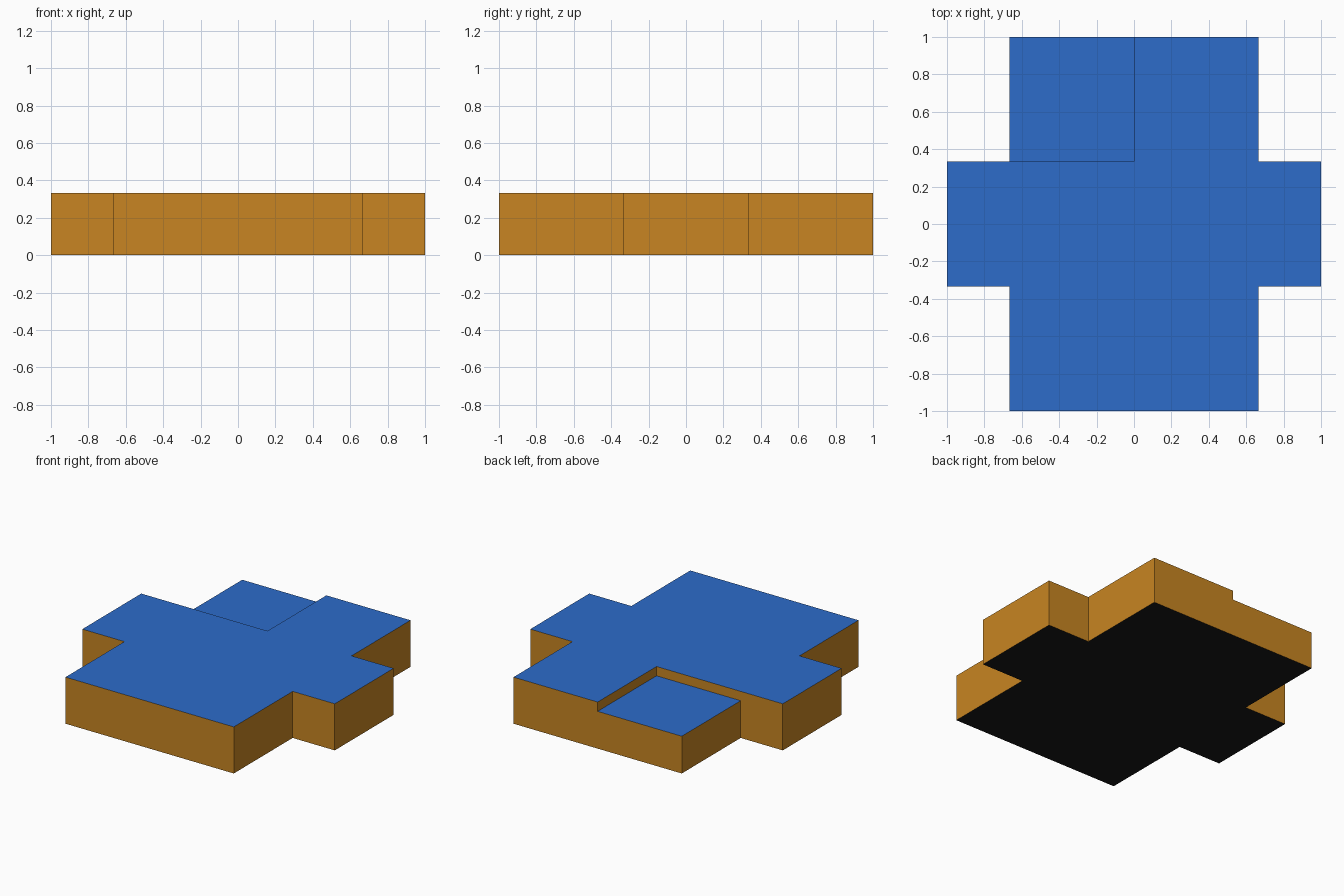
import bpy, bmesh

if "Cube" in bpy.data.objects:
    bpy.data.objects.remove(bpy.data.objects["Cube"])

def material(name, rgb):
    m = bpy.data.materials.new(name)
    m.diffuse_color = (*rgb, 1)
    m.use_nodes = True
    m.node_tree.nodes["Principled BSDF"].inputs["Base Color"].default_value = m.diffuse_color
    return m

mats = [material("blue top", (0.026, 0.150, 0.591)),
        material("orange sides", (0.578, 0.235, 0.016)),
        material("black underside", (0.0097, 0.0097, 0.0097))]

U = 1 / 15          # model grid unit
A, B = 10 * U, 5 * U
TOP, LOW = 5 * U, 4 * U

# Cross-shaped slab outline, counter-clockwise
outline = [(-A, -1), (A, -1), (A, -B), (1, -B), (1, B), (A, B),
           (A, 1), (0, 1), (-A, 1), (-A, B), (-1, B), (-1, -B), (-A, -B)]

bm = bmesh.new()
ring = [bm.verts.new((x, y, 0)) for x, y in outline]
bm.faces.new(ring[::-1])

# Upper rim drops to the lower level around the recessed back left quarter
top = {p: bm.verts.new((*p, TOP)) for p in outline if p != (-A, 1)}
low = {p: bm.verts.new((*p, LOW)) for p in [(0, 1), (-A, 1), (-A, B), (0, B)]}
inner = bm.verts.new((0, B, TOP))
bm.faces.new([inner if p == (-A, 1) else top[p] for p in outline])
bm.faces.new([low[p] for p in [(0, 1), (-A, 1), (-A, B), (0, B)]])

# Outer walls
n = len(outline)
for i, p in enumerate(outline):
    q = outline[(i + 1) % n]
    recessed = (-A, 1) in (p, q)
    rim = low if recessed else top
    wall = [ring[i], ring[(i + 1) % n], rim[q]]
    if not recessed and q in low:        # share the step vertex
        wall.insert(2, low[q])
    wall.append(rim[p])
    if not recessed and p in low:
        wall.append(low[p])
    bm.faces.new(wall)

# Two low walls of the recess
bm.faces.new([low[(0, 1)], low[(0, B)], inner, top[(0, 1)]])
bm.faces.new([low[(0, B)], low[(-A, B)], top[(-A, B)], inner])

# Colour by direction
bm.normal_update()
bmesh.ops.recalc_face_normals(bm, faces=bm.faces)
for f in bm.faces:
    f.material_index = 0 if f.normal.z > 0.5 else 2 if f.normal.z < -0.5 else 1

mesh = bpy.data.meshes.new("cross_slab")
bm.to_mesh(mesh)
bm.free()
for m in mats:
    mesh.materials.append(m)
bpy.context.collection.objects.link(bpy.data.objects.new("cross_slab", mesh))
